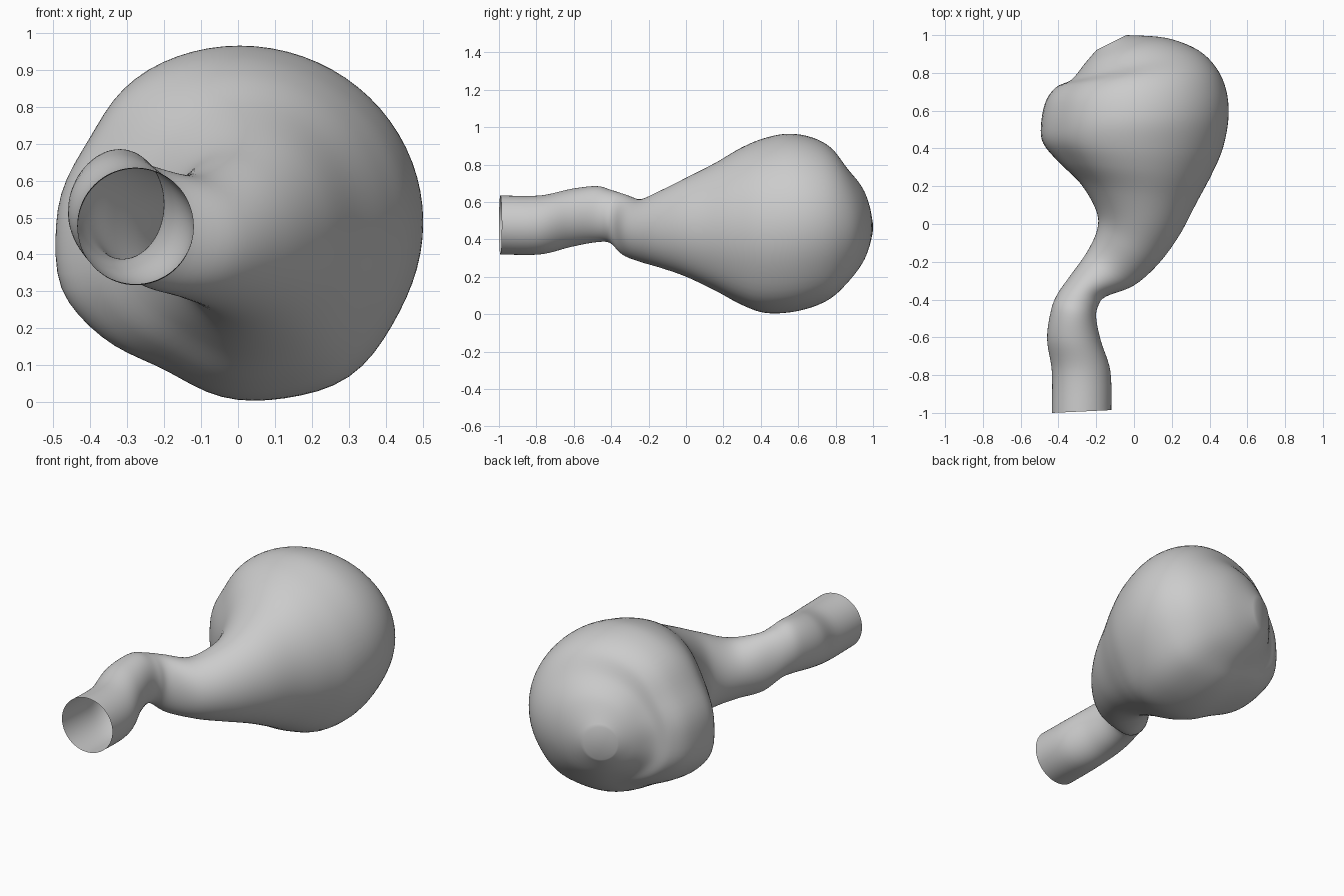
import bpy, bmesh, math
from mathutils import Vector

cube = bpy.data.objects.get("Cube")
if cube:
    bpy.data.objects.remove(cube, do_unlink=True)

SIDES, STEPS = 72, 6

# Cross-sections along the body: left x, y, right x, y, lowest z, highest z
SECTIONS = [
    (-.435, -1.0, -.12, -.985, .32, .635),
    (-.435, -.78, -.125, -.78, .32, .635),
    (-.46, -.61, -.175, -.62, .36, .67),
    (-.44, -.46, -.20, -.50, .385, .685),
    (-.405, -.37, -.19, -.435, .38, .665),
    (-.335, -.27, -.15, -.385, .315, .64),
    (-.25, -.15, 0, -.325, .28, .615),
    (-.195, -.03, .13, -.21, .245, .665),
    (-.20, .07, .24, -.06, .20, .73),
    (-.28, .21, .33, .11, .125, .81),
    (-.40, .33, .41, .26, .05, .89),
    (-.48, .43, .47, .40, .005, .94),
    (-.49, .53, .50, .56, .005, .965),
    (-.465, .65, .49, .70, .035, .945),
    (-.41, .725, .44, .82, .085, .89),
    (-.33, .765, .34, .92, .16, .79),
    (-.26, .85, .17, .985, .26, .69),
    (-.20, .92, -.04, 1.0, .37, .56),
]

# Swellings and hollows around the wide bulb: degrees, amount, spread
BUMPS = [(150, -.05, .3), (200, .035, .22), (243, -.09, .35), (305, .05, .3)]


def spline(a, b, c, d, t):
    """Smooth blend from b to c."""
    return [q + .5 * t * (r - p + t * (2*p - 5*q + 4*r - s + t * (3*(q - r) + s - p)))
            for p, q, r, s in zip(a, b, c, d)]


def ring(section):
    """Elliptical loop, made lopsided where the bulb is wide."""
    lx, ly, rx, ry, low, high = section
    left, right = Vector((lx, ly, 0)), Vector((rx, ry, 0))
    centre = (left + right) / 2 + Vector((0, 0, (low + high) / 2))
    across, up = (right - left) / 2, Vector((0, 0, (high - low) / 2))
    bulge = max(0, min(1, (across.length - .2) / .25))
    loop = []
    for i in range(SIDES):
        a = math.tau * i / SIDES
        scale = 1 + bulge * sum(amount * math.exp(-((a - math.radians(deg)) / spread) ** 2)
                                for deg, amount, spread in BUMPS)
        loop.append(centre + scale * (across * math.cos(a) + up * math.sin(a)))
    return loop


# Smooth loft through all cross-sections
last = len(SECTIONS) - 1
loops = []
for i in range(last):
    four = [SECTIONS[max(0, min(last, i + k))] for k in (-1, 0, 1, 2)]
    loops += [ring(spline(*four, s / STEPS)) for s in range(STEPS)]
loops.append(ring(SECTIONS[last]))

bm = bmesh.new()
rows = [[bm.verts.new(p) for p in loop] for loop in loops]
for a, b in zip(rows, rows[1:]):
    for i in range(SIDES):
        j = (i + 1) % SIDES
        bm.faces.new((a[i], a[j], b[j], b[i]))
# Flat disc closing the rear; the neck stays open
bm.faces.new(rows[-1])
bmesh.ops.recalc_face_normals(bm, faces=bm.faces)

mesh = bpy.data.meshes.new("hollow_bulb")
bm.to_mesh(mesh)
bm.free()
bulb = bpy.data.objects.new("hollow_bulb", mesh)
bpy.context.collection.objects.link(bulb)

grey = bpy.data.materials.new("plain_grey")
grey.use_nodes = True
colour = (.6, .6, .6, 1)
grey.diffuse_color = colour
grey.node_tree.nodes["Principled BSDF"].inputs["Base Color"].default_value = colour
mesh.materials.append(grey)

bpy.context.view_layer.objects.active = bulb
bulb.select_set(True)
bpy.ops.object.shade_smooth_by_angle(angle=math.radians(35))
